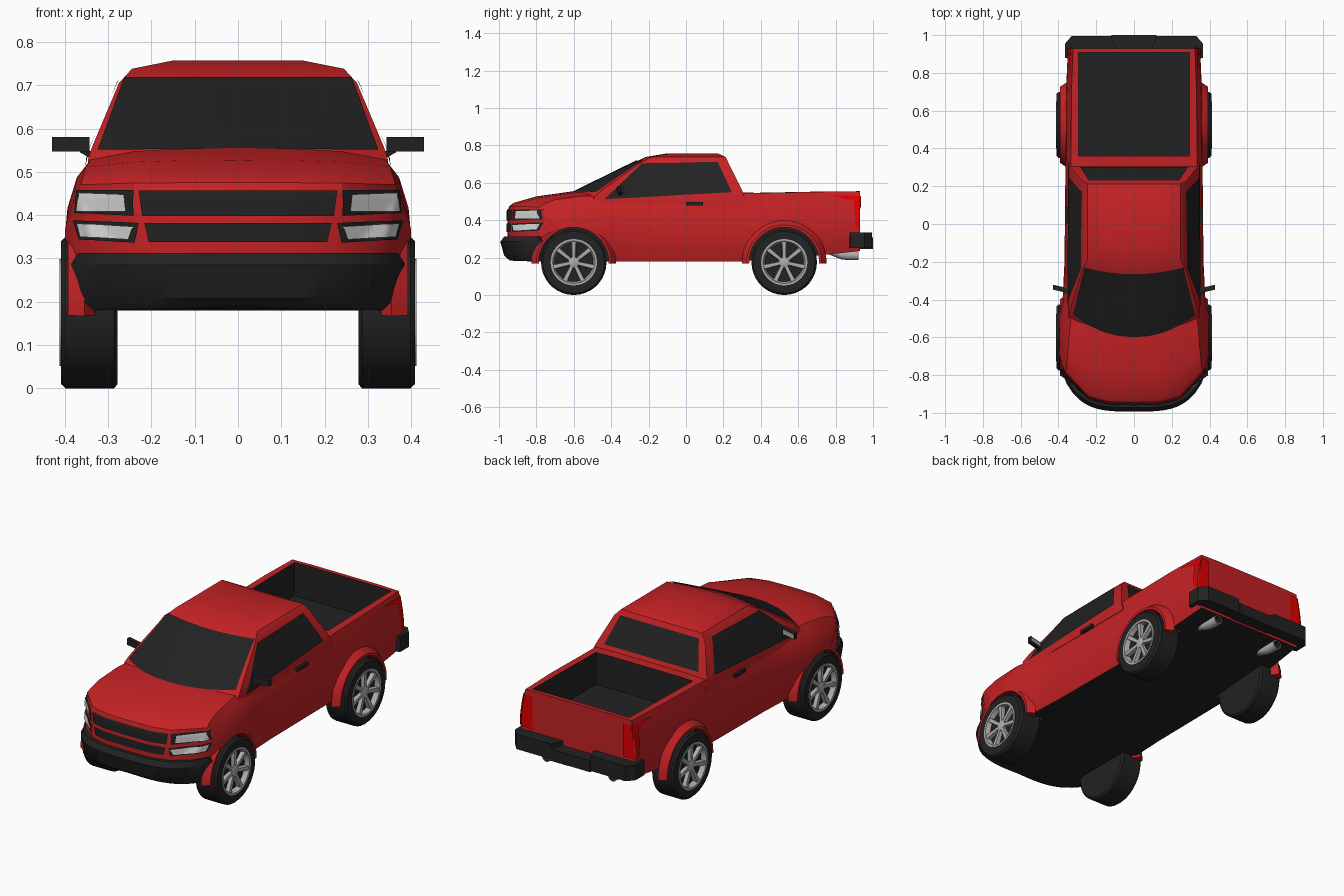
import bpy, bmesh, math
from mathutils import Vector
from mathutils.bvhtree import BVHTree

if "Cube" in bpy.data.objects:
    bpy.data.objects.remove(bpy.data.objects["Cube"])

def material(name, rgb):
    m = bpy.data.materials.new(name)
    m.diffuse_color = (*rgb, 1)
    m.use_nodes = True
    m.node_tree.nodes["Principled BSDF"].inputs["Base Color"].default_value = m.diffuse_color
    return m

RED = material("red_paint", (0.56, 0.016, 0.018))
BLACK = material("black_trim", (0.016, 0.016, 0.016))
SILVER = material("silver_metal", (0.42, 0.42, 0.42))
LENS = material("lamp_lens", (0.72, 0.72, 0.72))
TAIL = material("tail_lamp_red", (0.75, 0.0, 0.0))

def make(name, bm, mats, mirror=False, angle=30):
    me = bpy.data.meshes.new(name)
    bm.to_mesh(me)
    ob = bpy.data.objects.new(name, me)
    bpy.context.collection.objects.link(ob)
    for m in mats:
        me.materials.append(m)
    if mirror:
        ob.modifiers.new("mirror", 'MIRROR')
    smooth(ob, angle)
    return ob

def smooth(ob, angle=30):
    bpy.ops.object.select_all(action='DESELECT')
    ob.select_set(True)
    bpy.context.view_layer.objects.active = ob
    bpy.ops.object.shade_smooth_by_angle(angle=math.radians(angle))

def loft(bm, rings, mat=0, caps=True):
    vs = [[bm.verts.new(p) for p in r] for r in rings]
    n = len(vs[0])
    faces = [bm.faces.new((a[i], a[(i+1) % n], b[(i+1) % n], b[i]))
             for a, b in zip(vs, vs[1:]) for i in range(n)]
    if caps:
        faces += [bm.faces.new(vs[0]), bm.faces.new(vs[-1])]
    for f in faces:
        f.material_index = mat
    bmesh.ops.recalc_face_normals(bm, faces=bm.faces[:])
    return vs

def box(bm, x0, x1, y0, y1, z0, z1, mat=0):
    loft(bm, [[(x0, y0, z), (x1, y0, z), (x1, y1, z), (x0, y1, z)] for z in (z0, z1)], mat)

def lathe(bm, prof, y, z, mat=0, n=36, caps=True):
    loft(bm, [[(x, y + r*math.cos(2*math.pi*i/n), z + r*math.sin(2*math.pi*i/n))
               for i in range(n)] for x, r in prof], mat, caps)

def bow(x):
    # plan curve of the nose
    return 0.39 * (1 - math.sqrt(1 - min(1, abs(x)/0.41)**3.5))

# Body shell: sections along the length, nose bent back in plan
LOW = [(0, 0), (.35, 0), (.6, 0), (.8, 0), (.92, 0), (.98, .2), (1, .45), (.985, .63)]
ROUND = [(.93, .82), (.85, .93), (.6, .98), (.35, .995), (0, 1)]
BOXY = [(.955, .82), (.92, .99), (.6, 1), (.35, 1), (0, 1)]
STATIONS = [  # y, bottom, top, half width, roundness
    (-.955, .30, .445, .40, .1), (-.945, .22, .475, .40, .15), (-.92, .19, .493, .40, .3),
    (-.80, .18, .527, .40, .6), (-.6, .18, .555, .40, 1), (-.4, .18, .555, .378, 1),
    (-.2, .18, .54, .368, .3), (.3, .18, .547, .363, 0), (.7, .21, .555, .36, 0),
    (.93, .235, .557, .35, 0)]
rings = []
for y, zb, zt, w, c in STATIONS:
    top = [(a[0]*c + b[0]*(1-c), a[1]*c + b[1]*(1-c)) for a, b in zip(ROUND, BOXY)]
    k = min(1, max(0, (-.4 - y)/.52))
    half = [(fx*w, y + k*bow(fx*w), zb + fz*(zt-zb)) for fx, fz in LOW + top]
    rings.append(half + [(-p[0], p[1], p[2]) for p in half[11:0:-1]])
bm = bmesh.new()
vs = loft(bm, rings, caps=False)
for r in (vs[0], vs[-1]):
    for i in range(6):
        ids = [i, i+1, 11-i, 12-i] if i < 5 else [5, 6, 7]
        bm.faces.new([r[j] for j in ids])
        bm.faces.new([r[(24-j) % 24] for j in ids])
bmesh.ops.recalc_face_normals(bm, faces=bm.faces[:])
for f in bm.faces:
    if f.normal.z < -.6:
        f.material_index = 1
body_bvh = BVHTree.FromBMesh(bm)
body = make("body", bm, [RED, BLACK])

# Cut the load bed and wheel wells
WHEEL_Y, WZ = (-.60, .525), .175
bm = bmesh.new()
box(bm, -.293, .293, .36, .908, .372, .7, 1)
for s in (-1, 1):
    for y in WHEEL_Y:
        lathe(bm, [(s*.27, .19), (s*.5, .19)], y, WZ, 1)
cutter = make("cutter", bm, [RED, BLACK])
cutter.hide_render = True
mod = body.modifiers.new("cut", 'BOOLEAN')
mod.operation, mod.solver, mod.object = 'DIFFERENCE', 'EXACT', cutter
bpy.context.view_layer.objects.active = body
bpy.ops.object.modifier_apply(modifier="cut")
bpy.data.objects.remove(cutter)
smooth(body)

# Cab: stacked plan outlines
LAYERS = [  # z, half width, front, bow, rear
    (.48, .350, -.66, .15, .33), (.53, .346, -.635, .15, .31), (.56, .336, -.58, .13, .30),
    (.705, .275, -.285, .04, .228), (.738, .245, -.215, .03, .212), (.757, .15, -.1, .02, .17)]
rings = []
for z, w, front, b, rear in LAYERS:
    half = [(f*w, front + b*f*f, z) for f in (0, .25, .5, .7, .86, 1)]
    half += [(w, rear, z), (.6*w, rear, z), (0, rear, z)]
    rings.append(half + [(-p[0], p[1], p[2]) for p in half[-2:0:-1]])
bm = bmesh.new()
loft(bm, rings)
cab_bvh = BVHTree.FromBMesh(bm)
make("cab", bm, [RED])

def plate(name, bvh, quad, view, mat, lift=.005, mirror=False, nu=16, nv=5):
    """Thin patch: a flat quad thrown onto a surface from the front, back or side."""
    d = Vector({'front': (0, 1, 0), 'back': (0, -1, 0), 'side': (-1, 0, 0)}[view])
    bm = bmesh.new()
    grid = []
    for j in range(nv+1):
        row = []
        for i in range(nu+1):
            u, v = i/nu, j/nv
            a, z = [(1-v)*((1-u)*quad[0][k] + u*quad[1][k]) + v*((1-u)*quad[3][k] + u*quad[2][k])
                    for k in (0, 1)]
            p = Vector((0, a, z)) if view == 'side' else Vector((a, 0, z))
            loc, nor, _, _ = bvh.ray_cast(p - 2*d, d)
            if loc is None:
                loc, nor, _, _ = bvh.find_nearest(p - .8*d)
            row.append(bm.verts.new(loc + nor*lift))
        grid.append(row)
    for r, q in zip(grid, grid[1:]):
        for i in range(nu):
            f = bm.faces.new((r[i], r[i+1], q[i+1], q[i]))
            f.normal_update()
            if f.normal.dot(d) > 0:
                f.normal_flip()
    return make(name, bm, [mat], mirror)

def span(x0, x1, z0, z1):
    return [(-x0, z0), (x0, z0), (x1, z1), (-x1, z1)]

# Windows
plate("windshield", cab_bvh, span(.322, .262, .548, .715), 'front', BLACK, nu=24)
plate("rear_window", cab_bvh, span(.285, .238, .568, .712), 'back', BLACK)
plate("side_window", cab_bvh, [(-.435, .512), (.245, .548), (.17, .708), (-.235, .702)],
      'side', BLACK, mirror=True)

# Grille, head lamps and tail lamps
plate("upper_grille", body_bvh, span(.22, .228, .398, .455), 'front', BLACK)
plate("lower_grille", body_bvh, span(.205, .215, .338, .382), 'front', BLACK)
plate("upper_lamp_frame", body_bvh, [(.24, .398), (.375, .405), (.37, .457), (.24, .457)],
      'front', BLACK, .004, True)
plate("upper_lamp", body_bvh, [(.254, .408), (.368, .408), (.362, .45), (.258, .446)],
      'front', LENS, .008, True)
plate("lower_lamp_frame", body_bvh, [(.238, .336), (.365, .344), (.378, .388), (.228, .382)],
      'front', BLACK, .004, True)
plate("lower_lamp", body_bvh, [(.248, .343), (.358, .35), (.366, .381), (.238, .373)],
      'front', LENS, .008, True)
plate("tail_lamp", body_bvh, [(.275, .35), (.345, .35), (.333, .53), (.275, .53)],
      'back', TAIL, .006, True)
plate("tail_lamp_side", body_bvh, [(.905, .37), (.93, .35), (.93, .53), (.895, .53)],
      'side', TAIL, .005, True)
plate("tailgate_panel", body_bvh, span(.25, .25, .36, .5), 'back', RED, .005)

# Front bumper: section swept along the nose curve
SECT = [(.18, -.80, .33), (.18, -.945, .335), (.21, -.972, .365), (.285, -.993, .387),
        (.312, -.972, .37), (.312, -.85, .365)]
bm = bmesh.new()
loft(bm, [[(i/12*w, y + bow(i/12*w), z + (.008*(1-abs(i/12)) if z < .2 else 0)) for z, y, w in SECT]
          for i in range(-12, 13)])
make("front_bumper", bm, [BLACK])

# Rear bumper with a lower centre step
bm = bmesh.new()
for s in (-1, 1):
    out = [(.09, .92), (.345, .92), (.345, .875), (.365, .88), (.365, .955), (.33, .995), (.12, .995)]
    loft(bm, [[(s*x, y, z) for x, y in out] for z in (.25, .333)])
box(bm, -.12, .12, .92, 1.0, .245, .308)
make("rear_bumper", bm, [BLACK])

# Arch flares, wheels
for label, y in zip(("front", "rear"), WHEEL_Y):
    bm = bmesh.new()
    arc = [math.radians(-2 + 184*i/24) for i in range(25)]
    loft(bm, [[(x, y + r*math.cos(a), WZ + r*math.sin(a)) for x, r in
               ((.33, .187), (.393, .187), (.393, .2), (.355, .226))] for a in arc])
    make(label + "_arch_flare", bm, [RED], True)

    bm = bmesh.new()
    lathe(bm, [(.278, .165), (.286, .175), (.398, .175), (.409, .165), (.409, .122),
               (.385, .118)], y, WZ)
    make(label + "_tyre", bm, [BLACK], True)

    bm = bmesh.new()
    lathe(bm, [(.38, .122), (.412, .124), (.412, .113), (.386, .104)], y, WZ, caps=False)
    lathe(bm, [(.38, .03), (.403, .028), (.407, .018)], y, WZ, n=18)
    for i in range(7):
        a = 2*math.pi*i/7 + math.pi/2
        ca, sa = math.cos(a), math.sin(a)
        loft(bm, [[(x, y + r*ca - t*h*sa, WZ + r*sa + t*h*ca)
                   for x, t in ((.383, -1), (.383, 1), (xo, .8), (xo, -.8))]
                  for r, h, xo in ((.015, .010, .402), (.115, .014, .408))])
    make(label + "_rim", bm, [SILVER], True)

# Door mirrors
bm = bmesh.new()
loft(bm, [[(x, y, z), (x, y+.024, z), (x, y+.024, z+h), (x, y, z+h)]
          for x, y, z, h in ((.343, -.368, .547, .033), (.43, -.347, .547, .033))])
loft(bm, [[(x, y, z) for y, z in ((-.36, b), (-.34, b), (-.34, t), (-.36, t))]
          for x, b, t in ((.335, .528, .545), (.365, .545, .56))])
make("door_mirror", bm, [BLACK], True)
bm = bmesh.new()
loft(bm, [[(x, y, .551), (x, y+.003, .551), (x, y+.003, .576), (x, y, .576)]
          for x, y in ((.35, -.343), (.425, -.325))])
make("mirror_glass", bm, [SILVER], True)

# Door handles
bm = bmesh.new()
box(bm, .335, .364, .0, .09, .478, .496)
make("door_handle", bm, [BLACK], True)

# Exhaust pipes: bent tubes with a dark bore
def ring(y, z, r):
    return [(.2 + r*math.cos(2*math.pi*i/16), y, z + r*math.sin(2*math.pi*i/16)) for i in range(16)]
bm = bmesh.new()
loft(bm, [ring(.74, .25, .024), ring(.79, .23, .024), ring(.83, .216, .025), ring(.87, .212, .026),
          ring(.922, .212, .026), ring(.922, .212, .02)], 0, False)
loft(bm, [ring(.922, .212, .02), ring(.88, .212, .02)], 1)
for f in bm.faces:
    if len(f.verts) > 4 and f.calc_center_median().y > .9:
        bm.faces.remove(f)
        break
make("exhaust_pipe", bm, [SILVER, BLACK], True)
